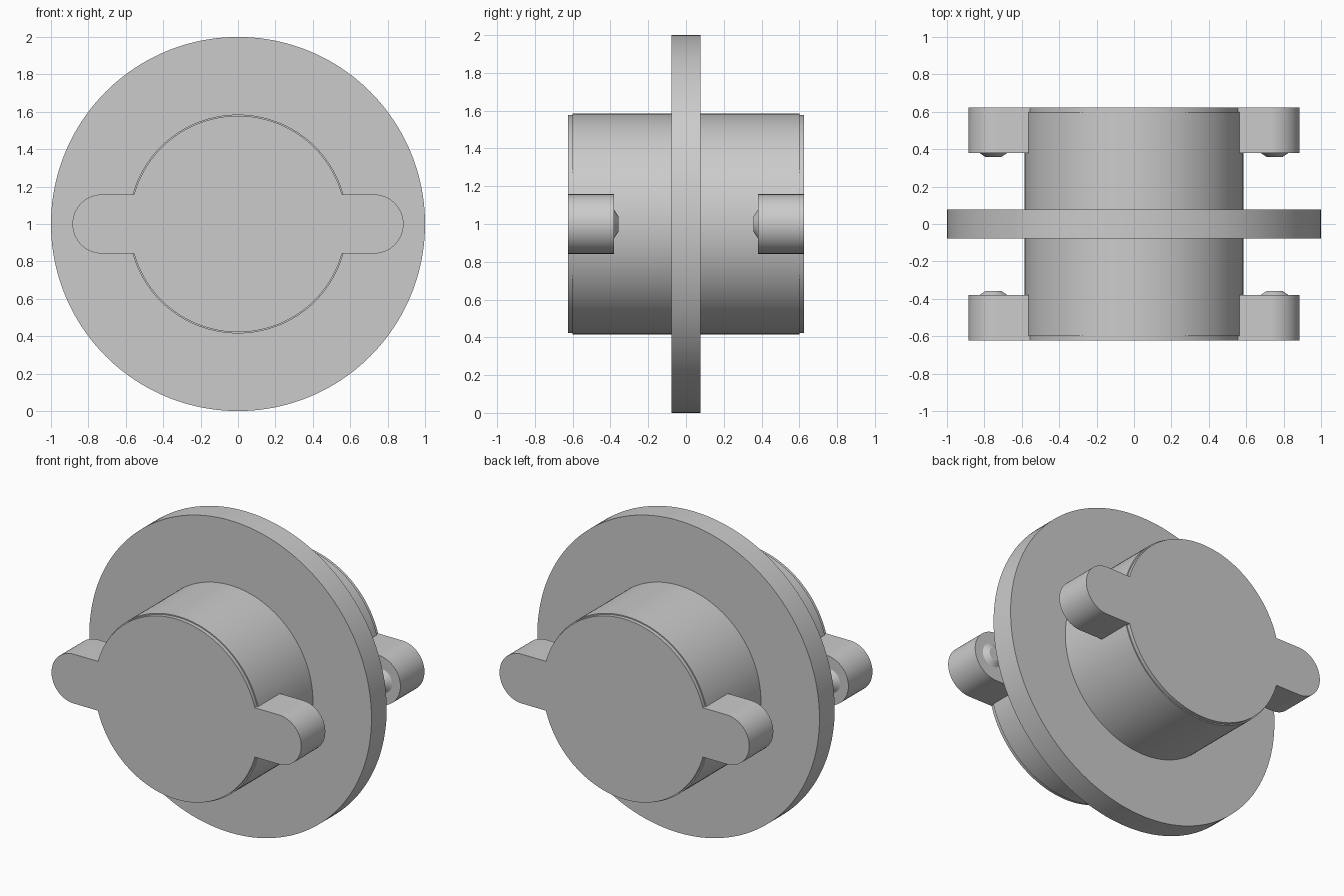
import bpy, bmesh, math
from mathutils import Vector

cube = bpy.data.objects.get("Cube")
if cube:
    bpy.data.objects.remove(cube)

grey = bpy.data.materials.new("plain grey")
grey.use_nodes = True
colour = (0.6, 0.6, 0.6, 1)
grey.diffuse_color = colour
grey.node_tree.nodes["Principled BSDF"].inputs["Base Color"].default_value = colour

CENTRE_Z = 1.0
LUG_X, LUG_R = 0.727, 0.158
PLATE_R = 0.578


def arc(cx, radius, start, end, steps):
    """Points (x, z) along an arc around (cx, 0)."""
    return [(cx + radius * math.cos(start + (end - start) * i / steps),
             radius * math.sin(start + (end - start) * i / steps))
            for i in range(steps + 1)]


def circle(cx, radius, steps=128):
    return arc(cx, radius, 0, math.tau, steps)[:-1]


def loft(name, start, y0, end, y1):
    """Solid between two matching outlines in the xz plane."""
    bm = bmesh.new()
    a = [bm.verts.new((x, y0, CENTRE_Z + z)) for x, z in start]
    b = [bm.verts.new((x, y1, CENTRE_Z + z)) for x, z in end]
    bm.faces.new(a)
    bm.faces.new(b[::-1])
    for i in range(len(a)):
        j = (i + 1) % len(a)
        bm.faces.new((a[j], a[i], b[i], b[j]))
    bmesh.ops.recalc_face_normals(bm, faces=bm.faces)
    mesh = bpy.data.meshes.new(name)
    bm.to_mesh(mesh)
    bm.free()
    mesh.materials.append(grey)
    obj = bpy.data.objects.new(name, mesh)
    bpy.context.collection.objects.link(obj)
    bpy.ops.object.select_all(action="DESELECT")
    obj.select_set(True)
    bpy.context.view_layer.objects.active = obj
    bpy.ops.object.shade_smooth_by_angle(angle=math.radians(25))
    return obj


# Central flange and the hub passing through it
flange = circle(0, 1.0, 160)
loft("flange", flange, -0.077, flange, 0.077)
hub = circle(0, 0.585)
loft("hub", hub, -0.6, hub, 0.6)

# End plate outline: a round plate with a rounded lug on either side
a = math.asin(LUG_R / PLATE_R)
quarter = math.pi / 2
outline = (arc(LUG_X, LUG_R, -quarter, quarter, 32)
           + arc(0, PLATE_R, a, math.pi - a, 56)
           + arc(-LUG_X, LUG_R, quarter, 3 * quarter, 32)
           + arc(0, PLATE_R, math.pi + a, math.tau - a, 56))

for side, end in ((-1, "front"), (1, "back")):
    loft(end + "_lug_plate", outline, side * 0.38, outline, side * 0.624)
    # Small tapered locking bumps on the inner faces of the lugs
    for sx, hand in ((-1, "right"), (1, "left")):
        loft(f"{end}_{hand}_bump", circle(sx * 0.752, 0.078, 32), side * 0.382,
             circle(sx * 0.752, 0.042, 32), side * 0.358)
